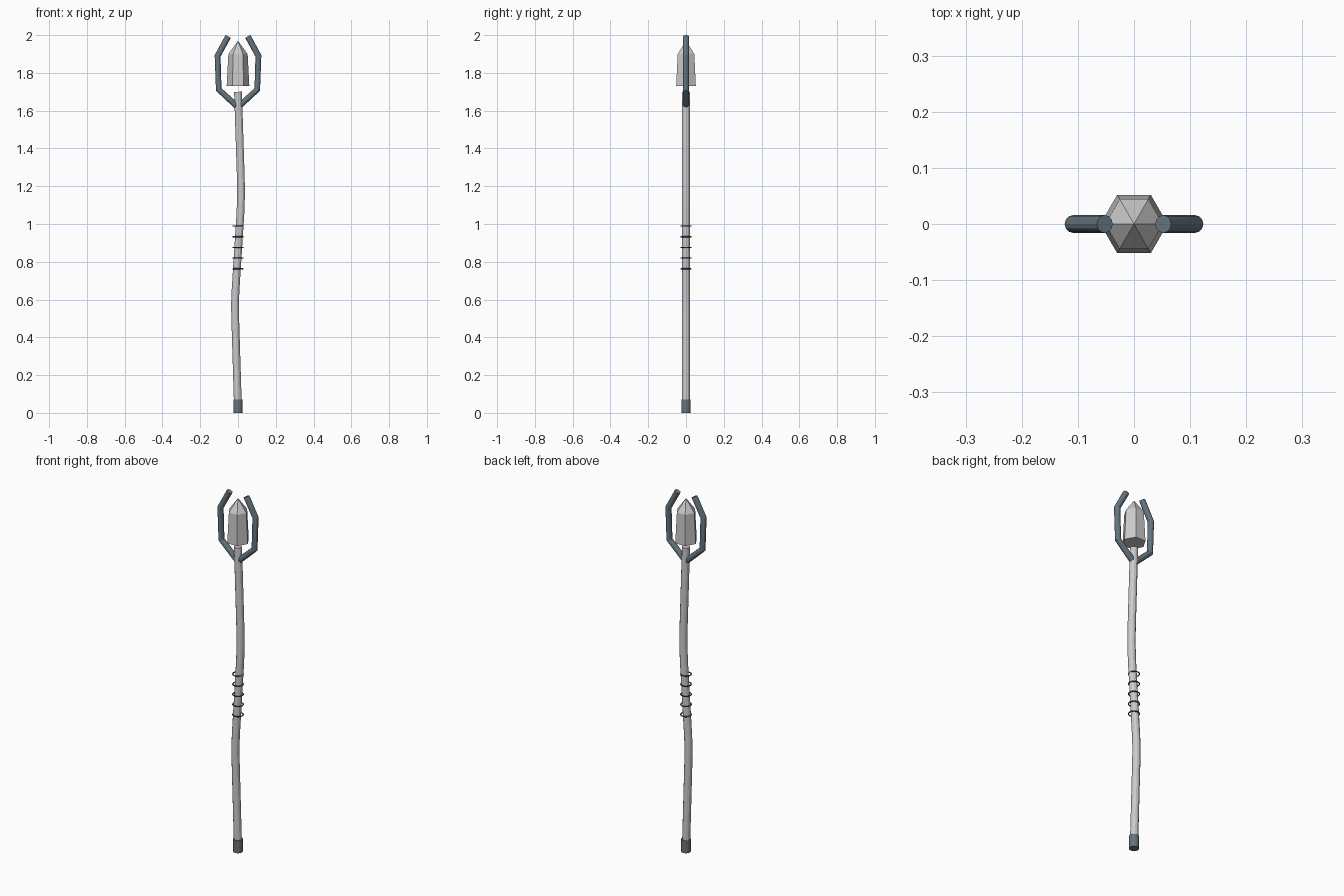
import bpy
from math import radians

if "Cube" in bpy.data.objects:
    bpy.data.objects.remove(bpy.data.objects["Cube"])


def material(name, rgb):
    m = bpy.data.materials.new(name)
    m.diffuse_color = (*rgb, 1)
    m.use_nodes = True
    m.node_tree.nodes["Principled BSDF"].inputs["Base Color"].default_value = m.diffuse_color
    return m


steel = material("dark_steel", (0.13, 0.18, 0.21))
cord = material("dark_cord", (0.07, 0.08, 0.09))


def smooth(obj, angle=25):
    bpy.ops.object.select_all(action='DESELECT')
    obj.select_set(True)
    bpy.context.view_layer.objects.active = obj
    bpy.ops.object.shade_smooth_by_angle(angle=radians(angle))


def tube(name, points, radius, mat=None):
    """Round rod along x, z points, converted to a mesh."""
    curve = bpy.data.curves.new(name, 'CURVE')
    curve.dimensions = '3D'
    curve.bevel_depth = radius
    curve.bevel_resolution = 4
    curve.use_fill_caps = True
    spline = curve.splines.new('POLY')
    spline.points.add(len(points) - 1)
    for p, (x, z) in zip(spline.points, points):
        p.co = (x, 0, z, 1)
    obj = bpy.data.objects.new(name, curve)
    bpy.context.collection.objects.link(obj)
    bpy.ops.object.select_all(action='DESELECT')
    obj.select_set(True)
    bpy.context.view_layer.objects.active = obj
    bpy.ops.object.convert(target='MESH')
    obj = bpy.context.object
    if mat:
        obj.data.materials.append(mat)
    smooth(obj)
    return obj


# Gently bent shaft
tube("shaft", [(0, 0.02), (-0.014, 0.48), (-0.016, 0.57), (-0.013, 0.65),
               (0.013, 1.06), (0.016, 1.15), (0.015, 1.24), (0, 1.70)], 0.0205)

# Foot ferrule
bpy.ops.mesh.primitive_cylinder_add(vertices=12, radius=0.025, depth=0.07,
                                    location=(0, 0, 0.035))
ferrule = bpy.context.object
ferrule.name = "foot_ferrule"
ferrule.data.materials.append(steel)
smooth(ferrule, 40)

# Grip rings
for i in range(5):
    bpy.ops.mesh.primitive_torus_add(major_segments=24, minor_segments=8,
                                     major_radius=0.027, minor_radius=0.003,
                                     location=(0, 0, 0.763 + i * 0.0565))
    ring = bpy.context.object
    ring.name = f"grip_ring_{i + 1}"
    ring.data.materials.append(cord)
    smooth(ring, 60)

# Mirrored head prongs
prong = [(0.004, 1.622), (0.102, 1.712), (0.108, 1.89), (0.052, 1.993)]
for side, s in (("right", 1), ("left", -1)):
    tube(f"{side}_prong", [(s * x, z) for x, z in prong], 0.016, steel)

# Six-sided crystal: tapered body and pointed tip
sections = [(0.060, 1.73), (0.051, 1.90)]
from mathutils import Matrix, Vector
verts = [Matrix.Rotation(radians(60 * k), 3, 'Z') @ Vector((r, 0, z))
         for r, z in sections for k in range(6)] + [Vector((0, 0, 1.97))]
faces = [tuple(reversed(range(6)))]
for k in range(6):
    n = (k + 1) % 6
    faces += [(k, n, 6 + n, 6 + k), (6 + k, 6 + n, 12)]
mesh = bpy.data.meshes.new("crystal")
mesh.from_pydata(verts, [], faces)
bpy.context.collection.objects.link(bpy.data.objects.new("crystal", mesh))
